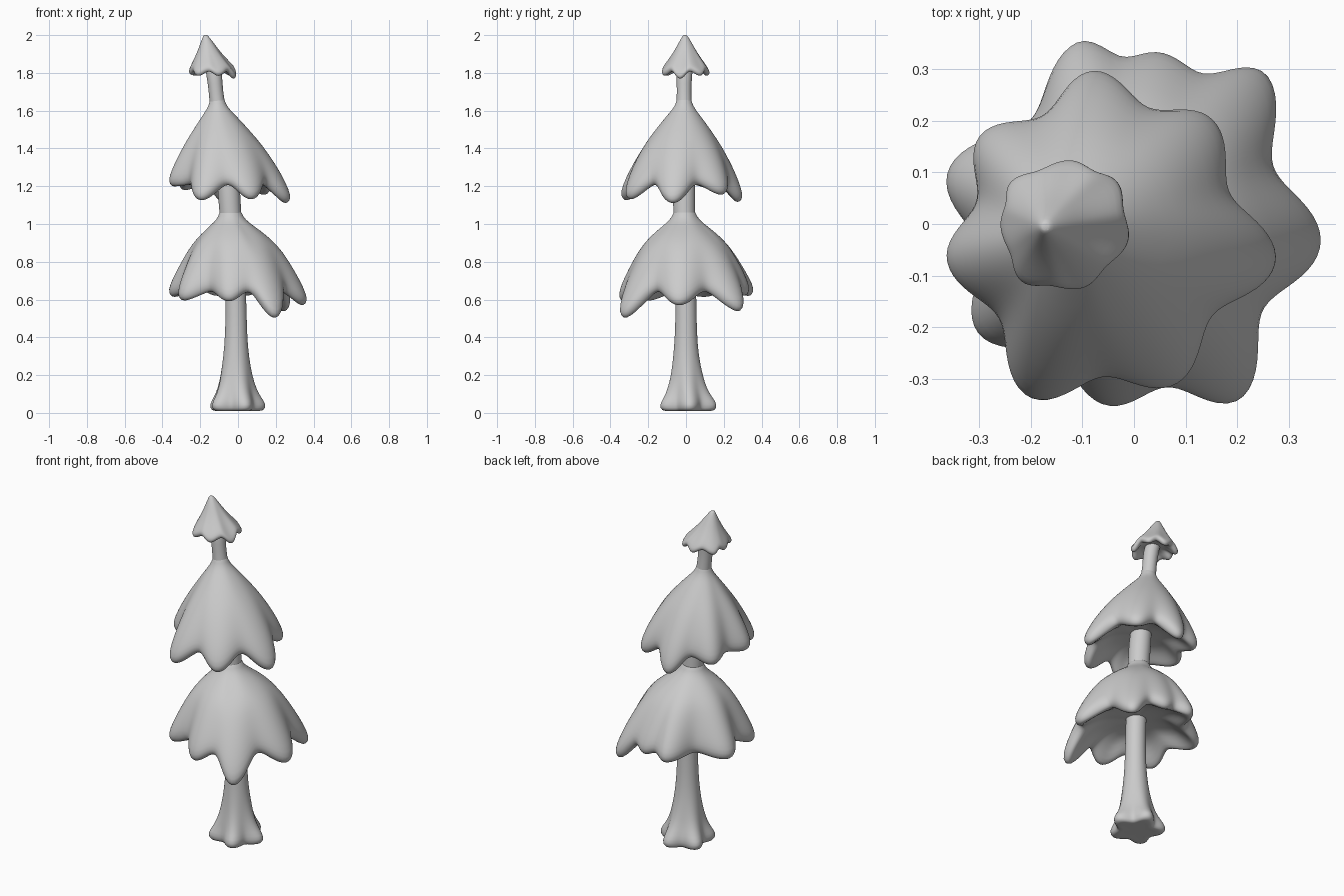
import bpy, bmesh, math

if "Cube" in bpy.data.objects:
    bpy.data.objects.remove(bpy.data.objects["Cube"])

N = 72


def loft(name, rings):
    """Skin a stack of rings (bottom/top closed with a cap) and smooth it."""
    bm = bmesh.new()
    rows = [[bm.verts.new(p) for p in ring] for ring in rings]
    for a, b in zip(rows, rows[1:]):
        for i in range(N):
            j = (i + 1) % N
            bm.faces.new((a[i], a[j], b[j], b[i]))
    for row in (rows[0], rows[-1]):
        c = bm.verts.new([sum(v.co[k] for v in row) / N for k in range(3)])
        for i in range(N):
            bm.faces.new((row[i], row[(i + 1) % N], c))
    bmesh.ops.recalc_face_normals(bm, faces=bm.faces)
    me = bpy.data.meshes.new(name)
    bm.to_mesh(me)
    bm.free()
    me.shade_smooth()
    ob = bpy.data.objects.new(name, me)
    bpy.context.collection.objects.link(ob)
    sub = ob.modifiers.new("smooth", 'SUBSURF')
    sub.levels = sub.render_levels = 1
    return ob


def lerp(a, b, t):
    return a + (b - a) * t


def rim_curve(tips, centre, valley_z, depth):
    """Scalloped rim: radius and height per angle, easing tip to valley to tip."""
    pts = sorted((math.atan2(y - centre[1], x - centre[0]) % math.tau,
                  math.hypot(x - centre[0], y - centre[1]), z) for x, y, z in tips)
    keys = []
    for k, (a, r, z) in enumerate(pts):
        a2, r2, _ = pts[(k + 1) % len(pts)]
        gap = (a2 - a) % math.tau
        keys.append((a, r, z))
        keys.append((a + gap / 2, (r + r2) / 2 * (1 - depth * gap), valley_z))
    out = []
    for i in range(N):
        ang = math.tau * i / N
        for k, (a, r, z) in enumerate(keys):
            a2, r2, z2 = keys[(k + 1) % len(keys)]
            gap, d = (a2 - a) % math.tau, (ang - a) % math.tau
            if d <= gap:
                t = (1 - math.cos(math.pi * d / gap)) / 2
                out.append((ang, lerp(r, r2, t), lerp(z, z2, t)))
                break
    return out


def canopy(name, tips, centre, top, r0, profile, valley_z, depth, thick, roof, stem):
    rim = rim_curve(tips, centre, valley_z, depth)
    mean_r = sum(r for _, r, _ in rim) / N
    mean_z = sum(z for _, _, z in rim) / N
    rings = []
    # outer skin, lobes fade out toward the top
    for a, b in profile:
        cx, cy = lerp(top[0], centre[0], a), lerp(top[1], centre[1], a)
        ring = []
        for ang, r, z in rim:
            rr = lerp(r0, lerp(mean_r * 1.03, r, b ** 1.1), a)
            zz = lerp(top[2], lerp(mean_z, z, b) + thick * 0.7, b)
            ring.append((cx + rr * math.cos(ang), cy + rr * math.sin(ang), zz))
        rings.append(ring)
    # rounded lip
    for dr, dz in ((0.2, 0.1), (0.6, -0.12), (1.15, 0.2)):
        rings.append([(centre[0] + (r - dr * thick) * math.cos(g),
                       centre[1] + (r - dr * thick) * math.sin(g), z + dz * thick)
                      for g, r, z in rim])
    # shallow hollow underside running in to the trunk
    for t, h in ((0.25, 0.65), (0.5, 0.92), (1, 1)):
        cx, cy = lerp(centre[0], stem[0], t), lerp(centre[1], stem[1], t)
        rings.append([(cx + lerp(r - 1.15 * thick, stem[2], t) * math.cos(g),
                       cy + lerp(r - 1.15 * thick, stem[2], t) * math.sin(g),
                       lerp(z, roof, h)) for g, r, z in rim])
    return loft(name, rings)


# trunk: leaning column with a root flare (x, y, z, radius, root bulge)
path = [(-0.01, 0.01, 0.012, 0.09, 0.015), (-0.01, 0.01, 0.008, 0.127, 0.022),
        (-0.01, 0.01, 0.045, 0.137, 0.024), (-0.01, 0.01, 0.08, 0.12, 0.014),
        (-0.01, 0.005, 0.13, 0.1, 0.006), (-0.01, 0.004, 0.2, 0.083, 0.002),
        (-0.01, 0.0, 0.3, 0.067, 0),
        (-0.01, 0.0, 0.42, 0.057, 0), (-0.01, 0.0, 0.62, 0.054, 0),
        (-0.025, -0.005, 0.85, 0.056, 0), (-0.038, -0.008, 1.02, 0.057, 0),
        (-0.043, -0.01, 1.1, 0.058, 0), (-0.05, -0.01, 1.2, 0.06, 0),
        (-0.06, -0.01, 1.3, 0.055, 0),
        (-0.107, -0.01, 1.62, 0.042, 0), (-0.117, -0.01, 1.7, 0.037, 0),
        (-0.125, -0.01, 1.79, 0.042, 0), (-0.14, 0, 1.86, 0.04, 0)]
loft("trunk", [[(x + (r + b * math.cos(5 * (g - 0.07))) * math.cos(g),
                 y + (r + b * math.cos(5 * (g - 0.07))) * math.sin(g), z)
                for g in (math.tau * i / N for i in range(N))]
               for x, y, z, r, b in path])

# lower canopy
canopy("lower_canopy",
       [(0.37, -0.04, 0.57), (0.255, 0.305, 0.535), (0.05, 0.34, 0.62),
        (-0.10, 0.365, 0.62), (-0.37, 0.10, 0.615), (-0.31, -0.215, 0.595),
        (-0.05, -0.36, 0.59), (0.205, -0.352, 0.5)],
       (0, 0), (-0.04, -0.008, 1.075), 0.056,
       [(0, 0), (0.025, 0.08), (0.12, 0.155), (0.3, 0.25), (0.48, 0.36),
        (0.64, 0.49), (0.83, 0.72), (0.94, 0.88), (1, 1)],
       0.645, 0.24, 0.05, 0.71, (-0.02, 0, 0.045))

# middle canopy
canopy("middle_canopy",
       [(0.283, -0.075, 1.11), (0.155, 0.21, 1.155), (-0.08, 0.305, 1.115),
        (-0.305, 0.175, 1.18), (-0.37, -0.07, 1.2), (-0.205, -0.345, 1.125),
        (0.08, -0.32, 1.13)],
       (-0.05, -0.02), (-0.11, -0.01, 1.67), 0.037,
       [(0, 0), (0.02, 0.07), (0.09, 0.14), (0.22, 0.23), (0.42, 0.38),
        (0.61, 0.53), (0.82, 0.74), (0.93, 0.88), (1, 1)],
       1.21, 0.22, 0.05, 1.26, (-0.06, -0.01, 0.045))

# top canopy with the pointed tip
canopy("top_canopy",
       [(-0.008, -0.035, 1.77), (-0.03, 0.085, 1.785), (-0.12, 0.127, 1.785),
        (-0.245, 0.08, 1.785), (-0.262, 0.0, 1.79), (-0.22, -0.115, 1.785),
        (-0.10, -0.128, 1.785)],
       (-0.13, 0), (-0.172, -0.005, 2.0), 0.010,
       [(0, 0), (0.08, 0.08), (0.24, 0.26), (0.43, 0.48), (0.68, 0.71),
        (0.88, 0.88), (1, 1)],
       1.808, 0.1, 0.028, 1.825, (-0.13, -0.005, 0.035))
